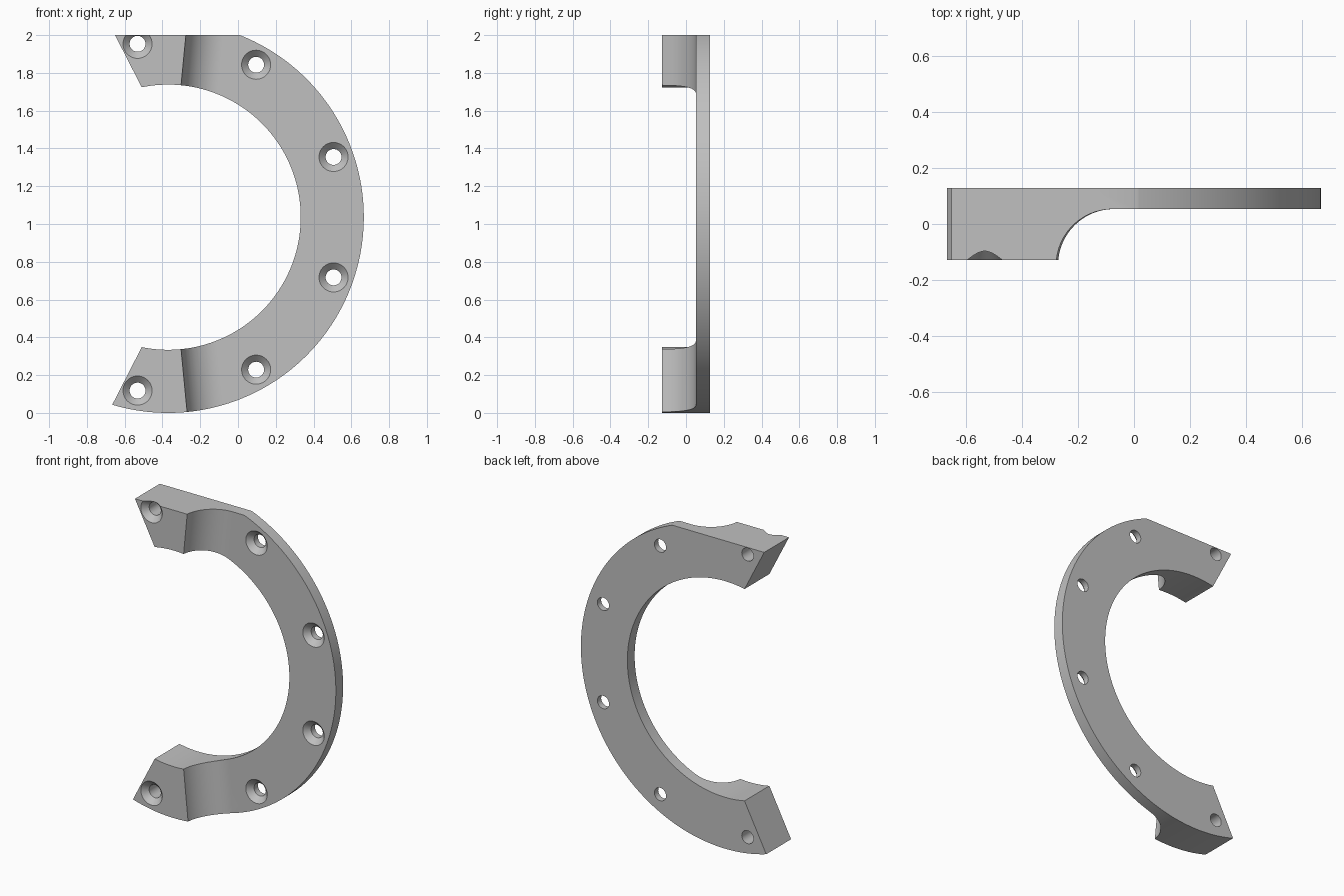
import bpy, bmesh
from math import sin, cos, radians, atan2, hypot, pi
from mathutils import Vector

cube = bpy.data.objects.get("Cube")
if cube:
    bpy.data.objects.remove(cube, do_unlink=True)

CENTRE = Vector((-0.37, 0, 1.036))
R_OUT, R_IN = 1.036, 0.702
FRONT, BACK, PLATE = -0.1275, 0.1275, 0.053
TOP = 2.0 - CENTRE.z
TILT = radians(5.5)


def make_object(name, bm):
    bmesh.ops.recalc_face_normals(bm, faces=bm.faces)
    mesh = bpy.data.meshes.new(name)
    bm.to_mesh(mesh)
    bm.free()
    obj = bpy.data.objects.new(name, mesh)
    obj.location = CENTRE
    bpy.context.collection.objects.link(obj)
    return obj


def prism(name, points, offset):
    """Extrude a closed outline by an offset vector."""
    bm = bmesh.new()
    face = bm.faces.new([bm.verts.new(p) for p in points])
    new = bmesh.ops.extrude_face_region(bm, geom=[face])["geom"]
    bmesh.ops.translate(bm, vec=offset, verts=[v for v in new if isinstance(v, bmesh.types.BMVert)])
    return make_object(name, bm)


def arc(radius, start, end, steps):
    angles = [start + (end - start) * i / steps for i in range(steps + 1)]
    return [(radius * cos(a), radius * sin(a)) for a in angles]


def screw_hole(angle, front):
    """Countersunk through-hole cutter, turned about the y axis."""
    cx, cz = 0.932 * cos(angle), 0.932 * sin(angle)
    bm = bmesh.new()
    rings = []
    for r, y in [(0.097, front - 0.02), (0.042, front + 0.035), (0.042, BACK + 0.05)]:
        rings.append([bm.verts.new((cx + x, y, cz + z)) for x, z in arc(r, 0, 2 * pi, 48)[:-1]])
    for a, b in zip(rings, rings[1:]):
        for i in range(len(a)):
            j = (i + 1) % len(a)
            bm.faces.new((a[i], a[j], b[j], b[i]))
    bm.faces.new(rings[0])
    bm.faces.new(rings[-1])
    return make_object("hole_cutter", bm)


# Lower half of the ring, with its slanted end
outer_end, inner_end = atan2(-0.993, -0.296), atan2(-0.689, -0.14)
outline = arc(R_OUT, outer_end, 0, 80) + arc(R_IN, 0, inner_end, 80)
ring = prism("clamp_ring", [(x, FRONT, z) for x, z in outline], (0, BACK - FRONT, 0))

# Cutter that thins the ring to a plate, with a rounded run-out at the thick end
along = Vector((sin(TILT), 0, -cos(TILT)))
across = Vector((cos(TILT), 0, sin(TILT)))
radius = 0.2
scoop = [(radius + x, PLATE - radius + y) for x, y in arc(radius, pi, pi / 2, 24)]
scoop = [(0, FRONT - 0.2)] + scoop + [(1.6, PLATE), (1.6, FRONT - 0.2)]
cutters = [prism("scoop_cutter", [across * u + Vector((0, y, 0)) for u, y in scoop], along * 1.4)]

# Screw holes on one pitch circle
for degrees, front in [(-20, PLATE), (-60, PLATE), (-100, FRONT)]:
    cutters.append(screw_hole(radians(degrees), front))

# Flat that trims the top
trim = [(-2, -1, TOP), (2, -1, TOP), (2, 1, TOP), (-2, 1, TOP)]
flat = prism("flat_cutter", trim, (0, 0, 1))


def cut(cutter):
    mod = ring.modifiers.new("cut", 'BOOLEAN')
    mod.operation, mod.solver, mod.object = 'DIFFERENCE', 'EXACT', cutter
    cutter.hide_render = True


for cutter in cutters:
    cut(cutter)
mirror = ring.modifiers.new("mirror", 'MIRROR')
mirror.use_axis = (False, False, True)
mirror.use_mirror_merge = True
mirror.merge_threshold = 0.0005
cut(flat)

# Bake the modifiers and drop the cutters
bpy.context.view_layer.update()
baked = bpy.data.meshes.new_from_object(ring.evaluated_get(bpy.context.evaluated_depsgraph_get()))
ring.modifiers.clear()
ring.data = baked
for cutter in cutters + [flat]:
    bpy.data.objects.remove(cutter, do_unlink=True)

# Remove the mirror seam walls, if any, and merge flat faces
bm = bmesh.new()
bm.from_mesh(ring.data)
seam = [f for f in bm.faces if all(abs(v.co.z) < 0.0005 for v in f.verts)]
bmesh.ops.delete(bm, geom=seam, context='FACES')
bmesh.ops.remove_doubles(bm, verts=bm.verts, dist=0.0002)
bm.to_mesh(ring.data)
bm.free()

# Plain grey finish
grey = bpy.data.materials.new("light_grey")
grey.use_nodes = True
colour = (0.53, 0.53, 0.53, 1)
grey.diffuse_color = colour
grey.node_tree.nodes["Principled BSDF"].inputs["Base Color"].default_value = colour
ring.data.materials.clear()
ring.data.materials.append(grey)

bpy.ops.object.select_all(action='DESELECT')
ring.select_set(True)
bpy.context.view_layer.objects.active = ring
bpy.ops.object.shade_smooth_by_angle(angle=radians(30))
